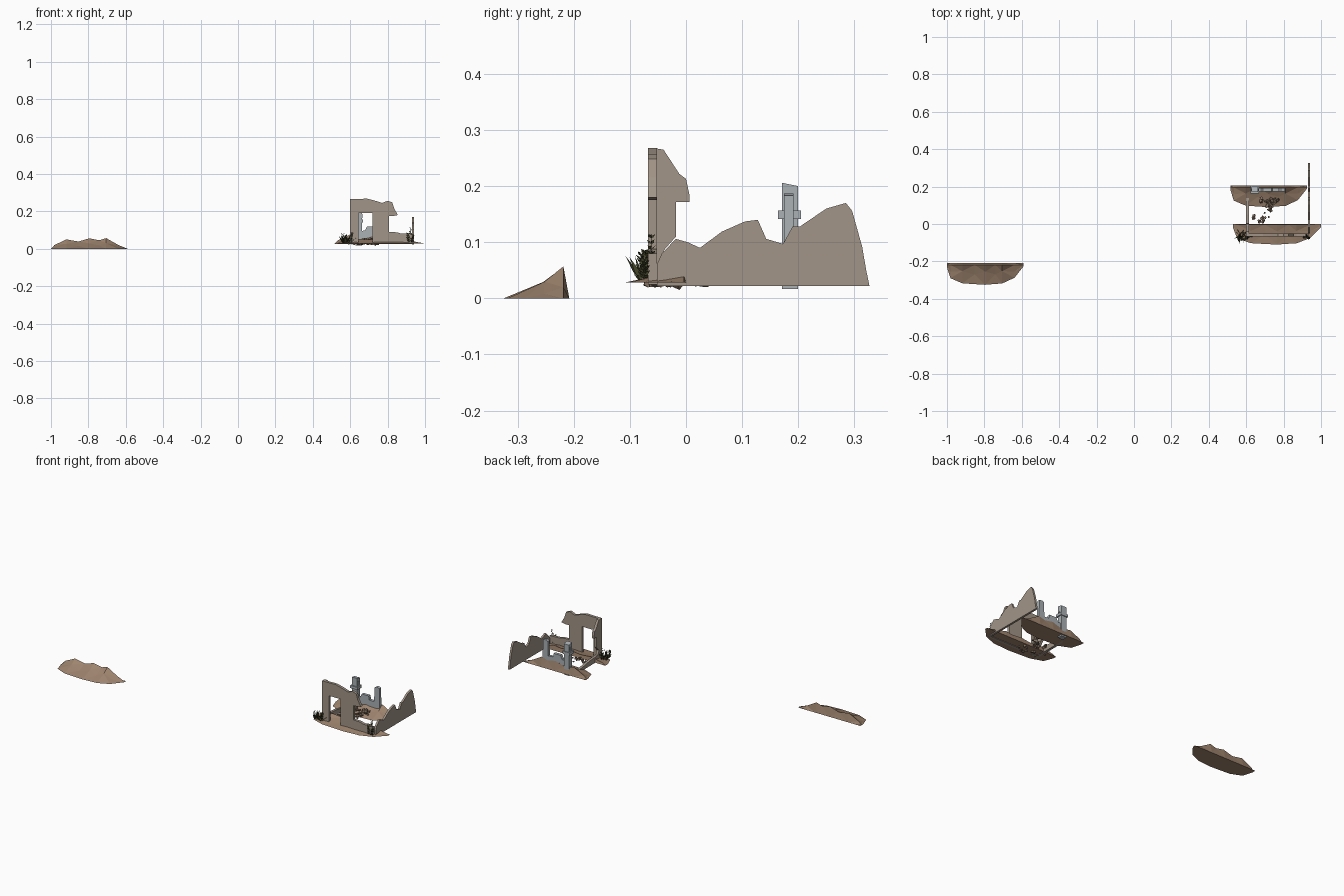
import bpy, bmesh, math, random
from mathutils import Vector, Matrix

if "Cube" in bpy.data.objects:
    bpy.data.objects.remove(bpy.data.objects["Cube"])

random.seed(4)


def mat(name, rgb):
    m = bpy.data.materials.new(name)
    m.diffuse_color = (*rgb, 1)
    m.use_nodes = True
    m.node_tree.nodes["Principled BSDF"].inputs["Base Color"].default_value = m.diffuse_color
    return m


EARTH = mat("earth_brown", (0.34, 0.23, 0.155))
WALL = mat("wall_taupe", (0.36, 0.30, 0.245))
STONE = mat("stone_grey", (0.41, 0.44, 0.46))
LEAF = mat("leaf_olive", (0.05, 0.052, 0.02))
RUBBLE = mat("rubble_brown", (0.24, 0.17, 0.12))


def finish(bm, name, material):
    bmesh.ops.recalc_face_normals(bm, faces=bm.faces)
    me = bpy.data.meshes.new(name)
    bm.to_mesh(me)
    bm.free()
    me.materials.append(material)
    ob = bpy.data.objects.new(name, me)
    bpy.context.collection.objects.link(ob)
    return ob


def slab(name, profile, axis, lo, hi, material):
    """Extrude a (horizontal, z) profile along x or y."""
    bm = bmesh.new()
    place = (lambda a, z: (lo, a, z)) if axis == 'x' else (lambda a, z: (a, lo, z))
    face = bm.faces.new([bm.verts.new(place(a, z)) for a, z in profile])
    out = bmesh.ops.extrude_face_region(bm, geom=[face])
    d = Vector((hi - lo, 0, 0)) if axis == 'x' else Vector((0, hi - lo, 0))
    for v in out["geom"]:
        if isinstance(v, bmesh.types.BMVert):
            v.co += d
    return finish(bm, name, material)


def box(bm, lo, hi):
    c = [(a + b) / 2 for a, b in zip(lo, hi)]
    s = [b - a for a, b in zip(lo, hi)]
    return bmesh.ops.create_cube(bm, size=1, matrix=Matrix.Translation(c) @ Matrix.Diagonal((*s, 1)))["verts"]


# Earth mounds: a faceted slope up to a ridge, steep at the back
US = [0, .045, .20, .36, .50, .63, .72, .88, 1]
FRONT = [.80, .30, .07, .03, .0, .04, .06, .32, .85]
RIDGE = [0, .35, .88, .68, .98, .80, 1.0, .35, 0]


def mound(name, x0, x1, y0, y1, z0, h, ridge_v):
    bm = bmesh.new()
    rows = []
    for k in range(4):
        row = []
        for i, u in enumerate(US):
            f, r = FRONT[i], RIDGE[i]
            v = (f, f + (ridge_v - f) * (.5 if i % 2 else .66), ridge_v, 1)[k]
            z = (0, r * (.40 if i % 2 else .52), r, 0)[k]
            row.append(bm.verts.new((x0 + (x1 - x0) * u, y0 + (y1 - y0) * v, z0 + h * z)))
        rows.append(row)
    for a, b in zip(rows, rows[1:]):
        for i in range(len(US) - 1):
            bm.faces.new((a[i], a[i + 1], b[i + 1], b[i]))
    for i in range(len(US) - 1):
        bm.faces.new((rows[0][i], rows[3][i], rows[3][i + 1], rows[0][i + 1]))
    bmesh.ops.remove_doubles(bm, verts=bm.verts, dist=1e-5)
    bmesh.ops.triangulate(bm, faces=bm.faces)
    return finish(bm, name, EARTH)


mound("far_mound", -1.0, -.59, -.325, -.208, 0, .057, .91)
mound("back_mound", .515, .925, .09, .207, .025, .057, .91)
mound("front_mound", .53, 1.0, -.11, 0, .028, .03, .97)

# Broken walls
slab("front_wall", [
    (.60, .025), (.60, .267), (.65, .267), (.69, .268), (.73, .258), (.77, .245), (.80, .257),
    (.825, .248), (.835, .215), (.855, .18), (.83, .175), (.806, .175), (.806, .09), (.85, .088),
    (.87, .082), (.932, .08), (.932, .025), (.72, .025), (.72, .19), (.645, .19), (.645, .025)],
    'y', -.068, -.052, WALL)
slab("right_wall", [
    (-.052, .022), (-.052, .06), (-.043, .08), (-.018, .106), (.003, .10), (.025, .09), (.064, .119),
    (.105, .137), (.128, .14), (.143, .106), (.173, .097), (.19, .128), (.203, .128), (.25, .16),
    (.285, .17), (.296, .156), (.314, .092), (.321, .051), (.327, .022)],
    'x', .93, .942, WALL)
slab("left_wall", [
    (-.052, .025), (-.052, .267), (-.04, .265), (-.012, .222), (0, .213), (.006, .185), (.006, .172),
    (-.018, .172), (-.018, .11), (-.04, .085), (-.03, .06), (.05, .055), (.10, .045), (.15, .04), (.15, .025)],
    'x', .60, .615, WALL)

# Stone doorway remains: tall post with collar, and a low broken frame
bm = bmesh.new()
post = box(bm, (.628, .171, .017), (.663, .20, .206))
for v in post:
    if v.co.z > .2 and v.co.y > .19:
        v.co.z = .2
box(bm, (.622, .164, .141), (.669, .205, .157))
box(bm, (.626, .176, .165), (.665, .19, .185))
finish(bm, "tall_post", STONE)
slab("broken_frame", [
    (.66, .04), (.66, .095), (.68, .098), (.69, .12), (.735, .12), (.74, .098), (.772, .095),
    (.774, .18), (.785, .187), (.806, .183), (.808, .04)], 'y', .175, .192, STONE)

# Scattered rubble: heap spilling from the back mound, loose bits, chips under the front
bm = bmesh.new()


def chip(x, y, z, s):
    m = (Matrix.Translation((x, y, z)) @ Matrix.Rotation(random.uniform(0, 3), 4, Vector((random.random(), random.random(), 1)))
         @ Matrix.Diagonal((s, s * random.uniform(.6, 1), s * random.uniform(.5, .9), 1)))
    for v in bmesh.ops.create_cube(bm, size=1, matrix=m)["verts"]:
        v.co += Vector([random.uniform(-.15, .15) * s for _ in range(3)])


for _ in range(34):
    t = random.random() ** .7
    chip(.725 + random.uniform(-.06, .06) * t, .065 + .075 * t, .032 + .03 * t * random.random(), random.uniform(.009, .017))
for _ in range(14):
    chip(random.uniform(.63, .72), random.uniform(.01, .06), random.uniform(.026, .04), random.uniform(.008, .016))
for _ in range(16):
    chip(random.uniform(.58, .75), random.uniform(-.07, -.005), .026, random.uniform(.008, .013))
finish(bm, "rubble", RUBBLE)


# Plants: blades are narrow folded diamonds
def blade(bm, base, tip, w):
    base, tip = Vector(base), Vector(tip)
    d = tip - base
    side = d.cross(Vector((random.uniform(-1, 1), random.uniform(-1, 1), .3))).normalized() * w
    mid = base + d * .4
    bm.faces.new([bm.verts.new(p) for p in (base, mid + side, tip, mid - side)])


def stalk(bm, x, y, z0, z1, lean, r):
    n = 8
    blade(bm, (x, y, z0), (x + lean, y, z1), .002)
    for i in range(n):
        t = i / n
        p = Vector((x + lean * t, y, z0 + (z1 - z0) * t))
        for k in range(3):
            a = k * 2.09 + i * 1.1
            l = r * (1 - .5 * t)
            blade(bm, p, p + Vector((math.cos(a) * l, math.sin(a) * l, l * .9)), .003)


bm = bmesh.new()
for i in range(34):
    a = i * 2.4
    r = random.uniform(.01, .05)
    x, y = .578 + random.uniform(-.02, .02), -.062 + random.uniform(-.018, .018)
    tip = (x + math.cos(a) * r * .8, y + math.sin(a) * r * .6, .04 + random.uniform(.2, 1) * (.065 - r * .6))
    blade(bm, (x, y, .03), tip, .0045)
stalk(bm, .60, -.075, .03, .088, .012, .014)
stalk(bm, .565, -.08, .03, .082, -.008, .016)
finish(bm, "left_shrub", LEAF)

bm = bmesh.new()
stalk(bm, .918, -.062, .035, .118, .006, .013)
stalk(bm, .912, -.07, .035, .085, -.006, .014)
stalk(bm, .93, -.074, .035, .075, .008, .012)
finish(bm, "right_shrub", LEAF)
